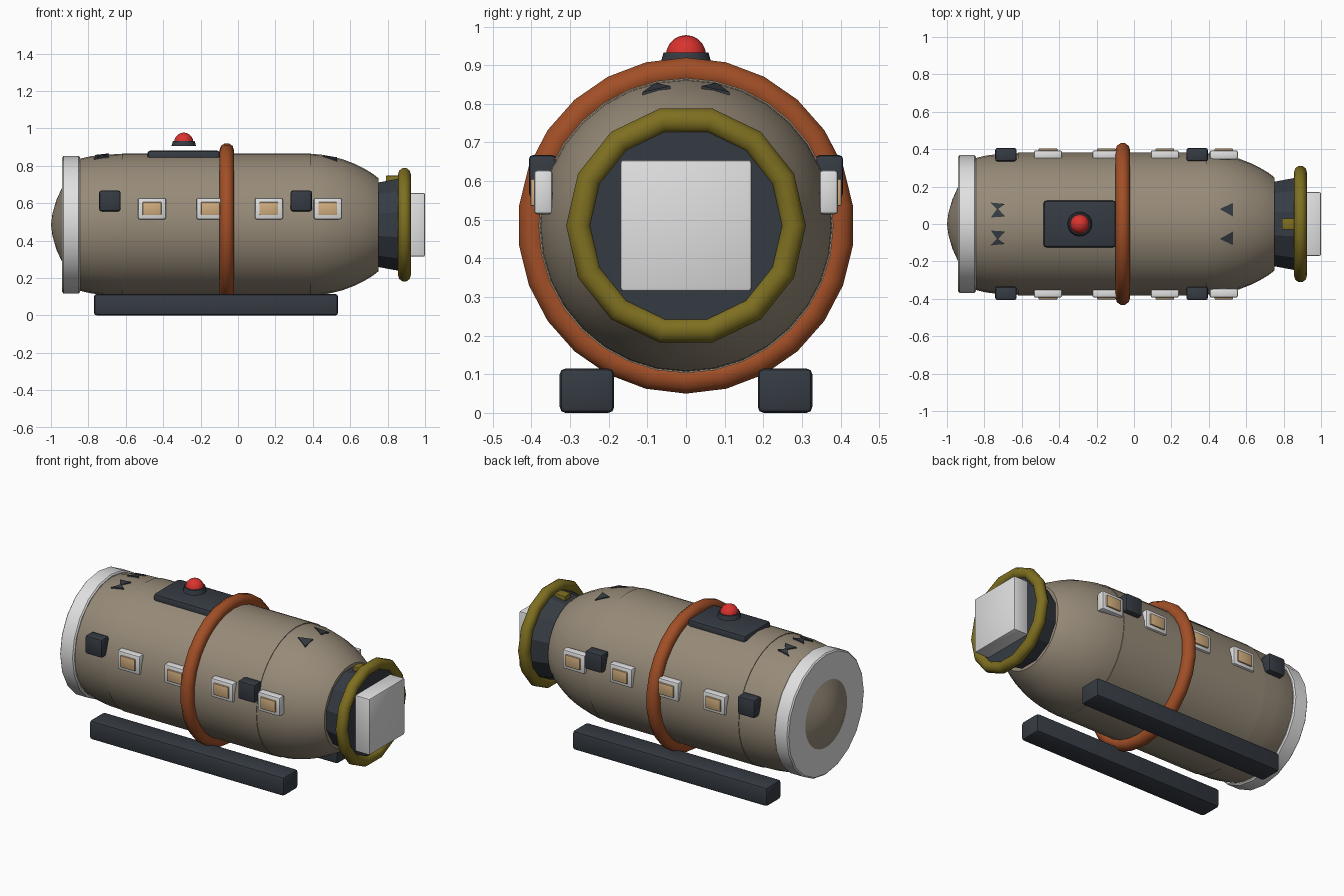
import bpy, bmesh, math

if "Cube" in bpy.data.objects:
    bpy.data.objects.remove(bpy.data.objects["Cube"])

CZ = 0.485  # height of the hull axis


def mat(name, r, g, b):
    m = bpy.data.materials.new(name)
    m.diffuse_color = (r, g, b, 1)
    m.use_nodes = True
    m.node_tree.nodes["Principled BSDF"].inputs["Base Color"].default_value = m.diffuse_color
    return m


TAUPE = mat("taupe hull", 0.31, 0.258, 0.19)
ORANGE = mat("rust orange", 0.36, 0.078, 0.02)
DARK = mat("dark slate", 0.036, 0.044, 0.056)
GOLD = mat("olive gold", 0.21, 0.16, 0.015)
WHITE = mat("off white", 0.75, 0.75, 0.75)
TAN = mat("window tan", 0.64, 0.42, 0.21)
RED = mat("beacon red", 0.7, 0.033, 0.028)


def make(name, bm, m, smooth=None):
    bmesh.ops.recalc_face_normals(bm, faces=bm.faces)
    me = bpy.data.meshes.new(name)
    bm.to_mesh(me)
    bm.free()
    me.materials.append(m)
    o = bpy.data.objects.new(name, me)
    bpy.context.collection.objects.link(o)
    if smooth:
        bpy.ops.object.select_all(action='DESELECT')
        o.select_set(True)
        bpy.context.view_layer.objects.active = o
        bpy.ops.object.shade_smooth_by_angle(angle=math.radians(smooth))
    return o


def lathe(name, prof, n, m, closed=False, off=0.0, smooth=None):
    """Revolve (x, radius) points about the hull axis."""
    bm = bmesh.new()
    rings = []
    for x, r in prof:
        if r < 1e-6:
            rings.append([bm.verts.new((x, 0, CZ))] * n)
        else:
            rings.append([bm.verts.new((x, r * math.sin(2 * math.pi * (k + off) / n),
                                        CZ + r * math.cos(2 * math.pi * (k + off) / n)))
                          for k in range(n)])
    pairs = list(zip(rings, rings[1:]))
    if closed:
        pairs.append((rings[-1], rings[0]))
    for a, b in pairs:
        for k in range(n):
            j = (k + 1) % n
            vs = list(dict.fromkeys([a[k], a[j], b[j], b[k]]))
            if len(vs) > 2:
                bm.faces.new(vs)
    return make(name, bm, m, smooth)


def torus(name, x, major, minor, n, m, off=0.0, smooth=None):
    prof = [(x + minor * math.cos(t * math.pi / 5), major + minor * math.sin(t * math.pi / 5))
            for t in range(10)]
    return lathe(name, prof, n, m, True, off, smooth)


def box(name, x, y, z, m, bevel=0.012):
    """Box from (min, max) ranges on each axis."""
    bm = bmesh.new()
    bmesh.ops.create_cube(bm, size=1)
    for v in bm.verts:
        v.co = [(a + b) / 2 + c * (b - a) for (a, b), c in zip((x, y, z), v.co)]
    if bevel:
        bmesh.ops.bevel(bm, geom=bm.edges[:], offset=bevel, segments=2,
                        profile=0.5, affect='EDGES')
    return make(name, bm, m, 35)


# Hull: end dome, straight mid section, tapered front shoulder
lathe("hull_rear", [(-1, 0), (-0.992, 0.06), (-0.972, 0.13), (-0.94, 0.2), (-0.9, 0.29),
                    (-0.85, 0.352), (-0.79, 0.366), (-0.72, 0.375), (-0.6, 0.379)],
      32, TAUPE, smooth=35)
lathe("hull_middle", [(-0.62, 0.37), (-0.62, 0.382), (0.39, 0.382), (0.39, 0.37)],
      32, TAUPE, smooth=35)
lathe("hull_shoulder", [(0.37, 0.379), (0.44, 0.376), (0.5, 0.365), (0.56, 0.35), (0.62, 0.327),
                        (0.68, 0.297), (0.72, 0.273), (0.752, 0.248), (0.752, 0)],
      32, TAUPE, smooth=35)

# End disc and bands
lathe("rear_disc", [(-0.94, 0), (-0.94, 0.36), (-0.933, 0.368), (-0.852, 0.368),
                    (-0.845, 0.36), (-0.845, 0)], 20, WHITE, smooth=35)
torus("middle_band", -0.06, 0.398, 0.039, 26, ORANGE, smooth=40)
lathe("front_collar", [(0.74, 0), (0.74, 0.232), (0.86, 0.255), (0.905, 0.27), (0.905, 0)],
      12, DARK, off=0.5)
torus("front_ring", 0.89, 0.278, 0.034, 14, GOLD, off=0.5, smooth=40)
box("collar_latch", (0.79, 0.87), (-0.03, 0.03), (0.7, 0.747), GOLD, 0.004)
box("front_hatch", (0.9, 1.0), (-0.17, 0.17), (CZ - 0.17, CZ + 0.17), WHITE, 0.008)

# Paired side parts: skids, windows, side blocks
for s, side in ((-1, "front"), (1, "back")):
    def yr(a, b):
        return tuple(sorted((s * a, s * b)))
    box(f"skid_{side}", (-0.77, 0.535), yr(0.186, 0.327), (0, 0.115), DARK, 0.015)
    for i, x in enumerate((-0.46, -0.147, 0.165, 0.48)):
        box(f"window_frame_{side}_{i}", (x - 0.075, x + 0.075), yr(0.345, 0.394),
            (0.514, 0.629), WHITE, 0.01)
        box(f"window_pane_{side}_{i}", (x - 0.05, x + 0.05), yr(0.37, 0.403),
            (0.536, 0.606), TAN, 0.004)
    for i, x in enumerate((-0.685, 0.338)):
        box(f"side_block_{side}_{i}", (x - 0.057, x + 0.057), yr(0.335, 0.407),
            (0.557, 0.668), DARK, 0.012)

    # Small dark patches hugging the top of the hull
    tris = [((-0.77, 0.115), (-0.69, 0.107), (-0.73, 0.078)),
            ((-0.765, 0.035), (-0.69, 0.04), (-0.73, 0.085)),
            ((0.458, 0.08), (0.53, 0.113), (0.53, 0.04))]
    bm = bmesh.new()
    for t in tris:
        top = []
        for x, y in t:
            r = 0.374 + 0.12 * (x + 0.73) if x < 0 else 0.373 - 0.2 * (x - 0.458)
            top.append((x, s * y, CZ + math.sqrt(r * r - y * y) + 0.005))
        up = [bm.verts.new(c) for c in top]
        lo = [bm.verts.new((a, b, c - 0.009)) for a, b, c in top]
        bm.faces.new(up)
        bm.faces.new(lo[::-1])
        for k in range(3):
            j = (k + 1) % 3
            bm.faces.new((up[j], up[k], lo[k], lo[j]))
    make(f"roof_patches_{side}", bm, DARK)

# Roof plate with beacon
box("roof_plate", (-0.485, -0.095), (-0.125, 0.125), (0.82, 0.882), DARK, 0.018)
bm = bmesh.new()
bmesh.ops.create_cone(bm, cap_ends=True, segments=16, radius1=0.066, radius2=0.058, depth=0.028)
bmesh.ops.translate(bm, verts=bm.verts, vec=(-0.29, 0, 0.919))
make("beacon_base", bm, DARK, 35)
bm = bmesh.new()
bmesh.ops.create_uvsphere(bm, u_segments=14, v_segments=10, radius=0.052)
bmesh.ops.bisect_plane(bm, geom=bm.verts[:] + bm.edges[:] + bm.faces[:], plane_co=(0, 0, -0.001),
                       plane_no=(0, 0, -1), clear_outer=True)
bmesh.ops.translate(bm, verts=bm.verts, vec=(-0.29, 0, 0.926))
make("beacon_dome", bm, RED, 40)
